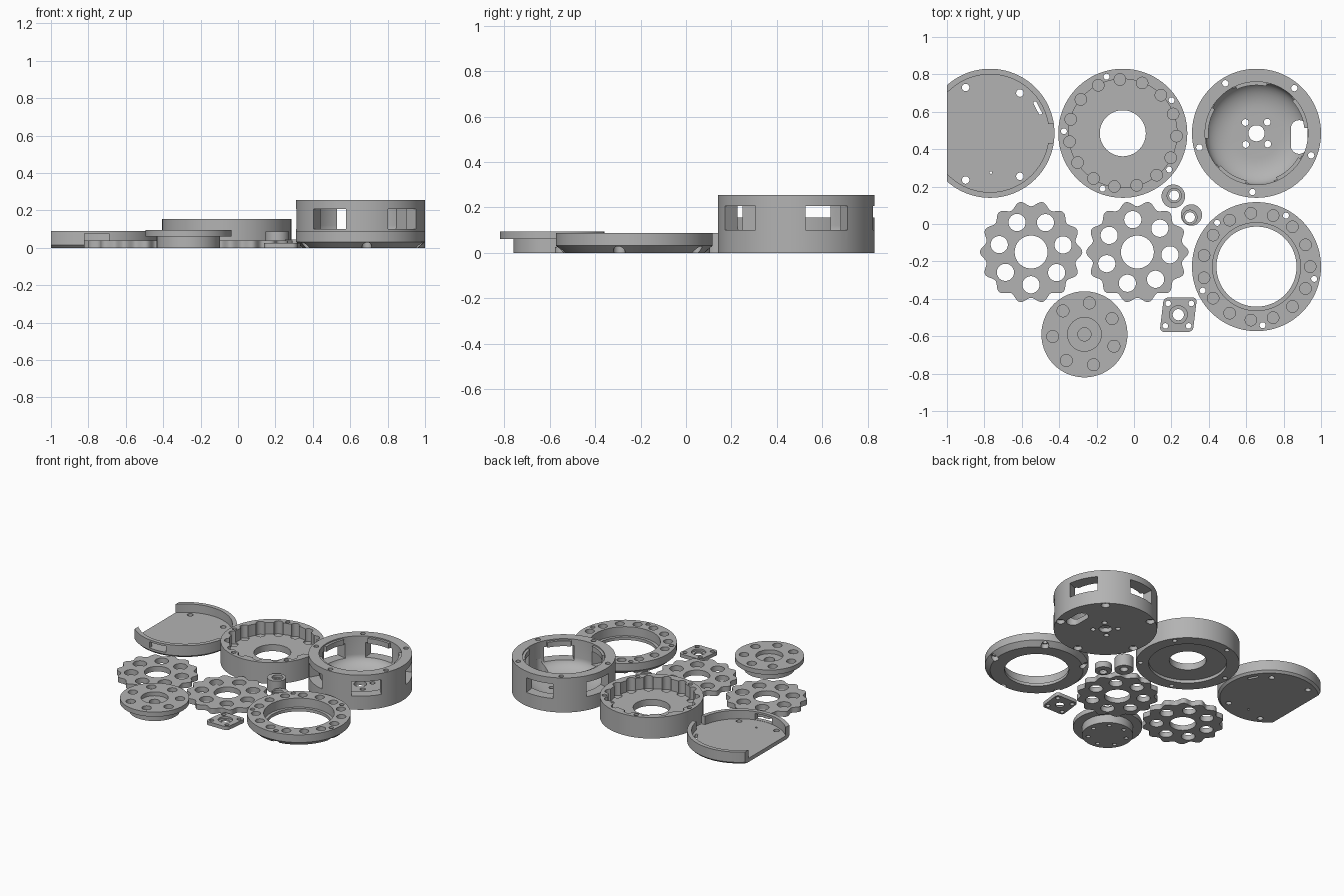
import bpy, bmesh
from math import sin, cos, pi, radians, copysign

if "Cube" in bpy.data.objects:
    bpy.data.objects.remove(bpy.data.objects["Cube"])

grey = bpy.data.materials.new("plain grey")
grey.use_nodes = True
COLOUR = (0.45, 0.45, 0.45, 1)
grey.diffuse_color = COLOUR
grey.node_tree.nodes["Principled BSDF"].inputs["Base Color"].default_value = COLOUR


def make(name, bm, loc):
    bmesh.ops.remove_doubles(bm, verts=bm.verts, dist=1e-5)
    bmesh.ops.recalc_face_normals(bm, faces=bm.faces)
    mesh = bpy.data.meshes.new(name)
    bm.to_mesh(mesh)
    bm.free()
    obj = bpy.data.objects.new(name, mesh)
    obj.location = (loc[0], loc[1], 0)
    bpy.context.collection.objects.link(obj)
    return obj


def lathe(name, loc, profile, start=0, sweep=360, steps=96):
    """Revolve a closed (radius, height) outline."""
    bm = bmesh.new()
    full = sweep == 360
    rings = []
    for i in range(steps if full else steps + 1):
        a = radians(start + sweep * i / steps)
        rings.append([bm.verts.new((r * cos(a), r * sin(a), z)) for r, z in profile])
    n = len(profile)
    for i in range(steps):
        p, q = rings[i], rings[(i + 1) % len(rings)]
        for j in range(n):
            k = (j + 1) % n
            if profile[j][0] == 0 and profile[k][0] == 0:
                continue
            quad = [p[j], p[k], q[k], q[j]]
            if profile[j][0] == 0:
                quad.remove(q[j])
            if profile[k][0] == 0:
                quad.remove(q[k])
            bm.faces.new(quad)
    if not full:
        bm.faces.new(rings[0])
        bm.faces.new(rings[-1])
    return make(name, bm, loc)


def prism(bm, points, z0, z1):
    low = [bm.verts.new((x, y, z0)) for x, y in points]
    high = [bm.verts.new((x, y, z1)) for x, y in points]
    bm.faces.new(low)
    bm.faces.new(high)
    for i in range(len(low)):
        j = (i + 1) % len(low)
        bm.faces.new((low[i], low[j], high[j], high[i]))


def outline(x, y, r, hx=0, hy=0, turn=0, n=32):
    """Circle, slot or rounded rectangle, depending on the half lengths."""
    pts = []
    t = radians(turn)
    for i in range(n):
        a = (i + 0.5) / n * 2 * pi
        u = r * cos(a) + copysign(hx, cos(a))
        v = r * sin(a) + copysign(hy, sin(a))
        pts.append((x + u * cos(t) - v * sin(t), y + u * sin(t) + v * cos(t)))
    return pts


def box(x, y, hx, hy, turn=0):
    return outline(x, y, 0.001, hx, hy, turn, 4)


def ring(count, radius, start):
    angles = [start + 360 / count * i for i in range(count)]
    return [(radius * cos(radians(a)), radius * sin(radians(a)), a) for a in angles]


def holes(places, r, n=24):
    return [outline(p[0], p[1], r, n=n) for p in places]


def cut(obj, shapes, z0=-0.1, z1=0.5):
    """Remove a set of separate prisms from a part."""
    bm = bmesh.new()
    for s in shapes:
        prism(bm, s, z0, z1)
    cutter = make("cutter", bm, obj.location)
    cutter.hide_render = True
    mod = obj.modifiers.new("cut", "BOOLEAN")
    mod.operation = "DIFFERENCE"
    mod.solver = "EXACT"
    mod.object = cutter
    graph = bpy.context.evaluated_depsgraph_get()
    mesh = bpy.data.meshes.new_from_object(obj.evaluated_get(graph))
    obj.modifiers.clear()
    obj.data = mesh
    bpy.data.objects.remove(cutter)


parts = []

# Cover: shallow tray with one flat open side
cover = lathe("cover", (-0.77, 0.485), [(0, 0), (0.33, 0), (0.345, 0.015), (0.345, 0.09),
                                        (0.315, 0.09), (0.315, 0.028), (0, 0.028)])
cut(cover, [box(-0.33, 0, 0.1, 0.4)])
cut(cover, [box(0.34, 0, 0.04, 0.05)], 0.028)
cut(cover, [box(0.015, -0.33, 0.065, 0.05)], 0.03, 0.075)
cut(cover, holes([(-0.13, 0.245), (0.16, 0.215), (-0.13, -0.25), (0.16, -0.23)], 0.02))
cut(cover, [outline(0.255, 0.135, 0.009, 0.03, 0, 118), outline(0.005, -0.21, 0.007)])
parts.append(cover)

# Pin housing: scalloped pocket for fifteen pins
pins = lathe("pin_housing", (-0.06, 0.485), [
    (0.123, 0.022), (0.26, 0.022), (0.26, 0), (0.345, 0), (0.345, 0.155),
    (0.29, 0.155), (0.29, 0.07), (0.123, 0.07)])
cut(pins, holes(ring(15, 0.288, -3), 0.031), 0.06)
cut(pins, holes(ring(5, 0.315, 106), 0.016))
parts.append(pins)

# Motor housing: dished floor, five windows
bowl = [(0.13 + 0.145 * sin(a), 0.12 - 0.09 * cos(a)) for a in [pi / 2 * (1 - i / 10) for i in range(11)]]
motor = lathe("motor_housing", (0.655, 0.485),
              [(0.043, 0), (0.345, 0), (0.345, 0.254), (0.275, 0.254)] + bowl + [(0.043, 0.03)])
windows = ring(5, 0.3, 24)
cut(motor, [box(x, y, 0.1, 0.1, a) for x, y, a in windows], 0.1, 0.207)
cut(motor, holes(ring(5, 0.315, 50), 0.017))
cut(motor, holes(ring(5, 0.315, 50), 0.029), -0.1, 0.03)
cut(motor, holes(ring(4, 0.083, 46), 0.018))
cut(motor, [outline(0.228, -0.02, 0.045, 0, 0.045)], -0.1, 0.13)
parts.append(motor)
for x, y, a in windows:
    parts.append(lathe("window_lintel", (0.655, 0.485),
                       [(0.257, 0.207), (0.28, 0.207), (0.28, 0.245), (0.257, 0.245)], a - 18, 36, 16))

# Bearing ring: stepped bore, blind pin holes, screw seats underneath
bearing = lathe("bearing_ring", (0.655, -0.228), [
    (0.214, 0), (0.31, 0), (0.345, 0.032), (0.345, 0.088),
    (0.235, 0.088), (0.235, 0.022), (0.214, 0.022)])
cut(bearing, holes(ring(15, 0.287, 0), 0.031), 0.045)
cut(bearing, holes(ring(5, 0.315, 60), 0.016))
cut(bearing, holes(ring(5, 0.315, 60), 0.026), -0.1, 0.035)
parts.append(bearing)

# Lobed discs with seven drive holes
for x, start in ((-0.55, 64), (0.018, 98)):
    bm = bmesh.new()
    pts = []
    for i in range(224):
        a = 2 * pi * i / 224
        r = 0.259 - 0.0145 * cos(14 * (a - pi / 2))
        pts.append((r * cos(a), r * sin(a)))
    prism(bm, pts, 0, 0.038)
    disc = make("lobed_disc", bm, (x, -0.15))
    cut(disc, [outline(0, 0, 0.088, n=64)] + holes(ring(7, 0.175, start), 0.046, 32))
    parts.append(disc)

# Output carrier: flange on a hub with pin seats
carrier = lathe("output_carrier", (-0.265, -0.59), [
    (0, 0), (0.17, 0), (0.17, 0.06), (0.23, 0.06), (0.23, 0.094),
    (0.09, 0.094), (0.09, 0.065), (0.035, 0.065), (0.035, 0.03), (0, 0.03)])
cut(carrier, holes(ring(7, 0.17, 81), 0.032), 0.065)
cut(carrier, holes(ring(7, 0.13, 55), 0.014), -0.1, 0.02)
parts.append(carrier)

# Shaft plate: slanted square with corner holes
SLANT = 0.12
bm = bmesh.new()
prism(bm, [(x + SLANT * y, y) for x, y in outline(0, 0, 0.025, 0.064, 0.067)], 0, 0.026)
plate = make("shaft_plate", bm, (0.237, -0.485))
cut(plate, holes([(u * 0.062 + SLANT * v * 0.06, v * 0.06) for u in (-1, 1) for v in (-1, 1)], 0.015))
cut(plate, [outline(0, 0, 0.03)])
cut(plate, [outline(0, 0, 0.048)], 0.012)
parts.append(plate)

# Eccentric cams with off-centre bores
for x, y, r, h, dx, dy in ((0.21, 0.148, 0.063, 0.088, 0.005, 0.004),
                           (0.307, 0.048, 0.057, 0.045, -0.008, -0.012)):
    cam = lathe("eccentric_cam", (x, y), [(0, 0), (r, 0), (r, h), (0, h)], steps=48)
    cut(cam, [outline(dx, dy, 0.027)])
    cut(cam, [outline(dx, dy, 0.038)], h - 0.02)
    parts.append(cam)

# Finish: one colour, smooth curves with sharp edges
bpy.ops.object.select_all(action="DESELECT")
for obj in parts:
    obj.data.materials.clear()
    obj.data.materials.append(grey)
    obj.select_set(True)
    bpy.context.view_layer.objects.active = obj
bpy.ops.object.shade_smooth_by_angle(angle=radians(30))
